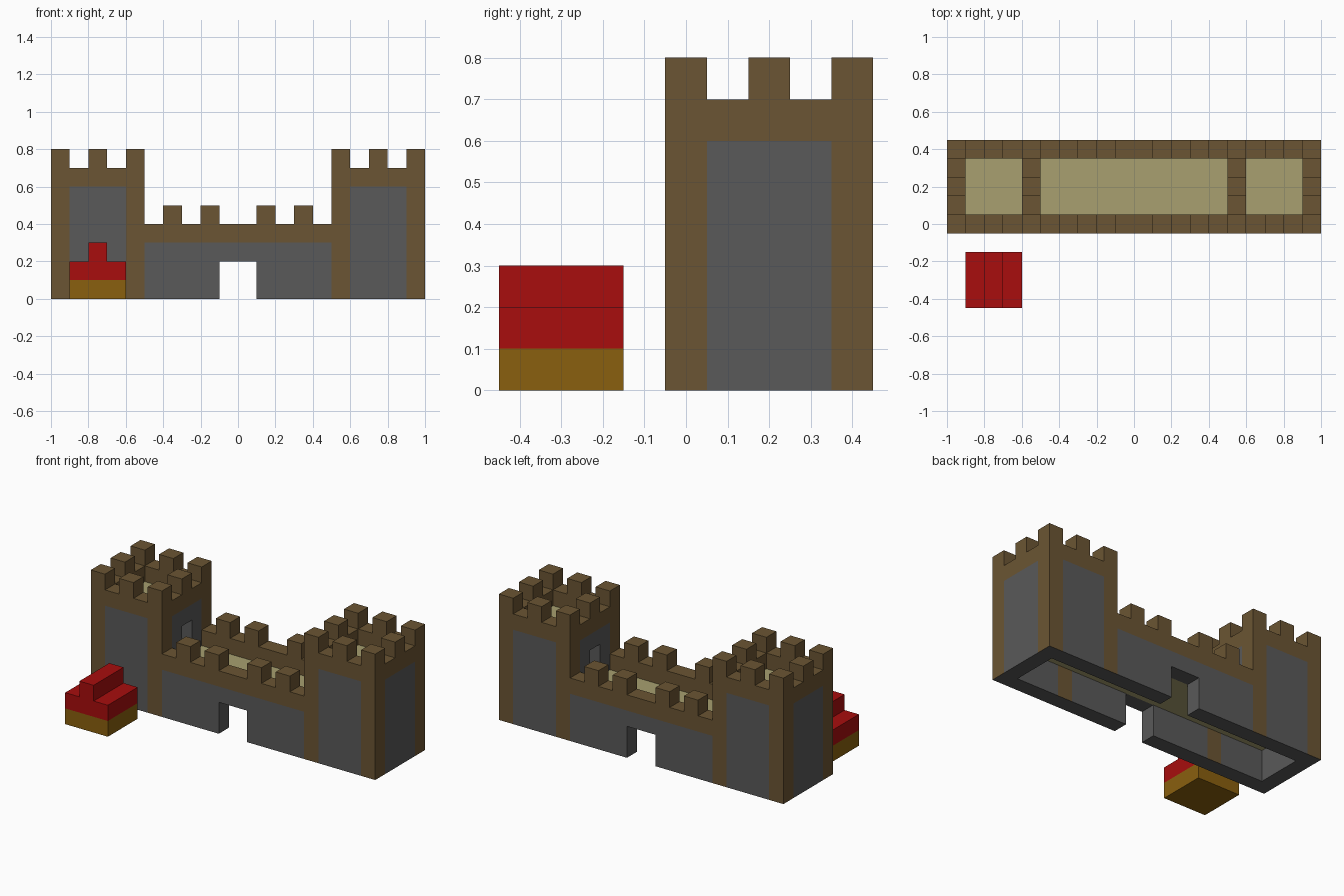
import bpy, bmesh
from mathutils import Vector

cube = bpy.data.objects.get("Cube")
if cube:
    bpy.data.objects.remove(cube, do_unlink=True)

U = 0.1          # block size
Y_SHIFT = -0.05  # y of the front face of the castle


def material(name, rgb):
    m = bpy.data.materials.new(name)
    m.use_nodes = True
    m.diffuse_color = (*rgb, 1)
    bsdf = m.node_tree.nodes["Principled BSDF"]
    bsdf.inputs["Base Color"].default_value = (*rgb, 1)
    bsdf.inputs["Roughness"].default_value = 0.9
    return m


TIMBER = material("brown timber", (0.147, 0.091, 0.033))
STONE = material("grey stone", (0.1, 0.1, 0.1))
FLOOR = material("pale plank", (0.392, 0.352, 0.162))
RED = material("red roof", (0.392, 0.004, 0.004))
OCHRE = material("ochre wall", (0.254, 0.117, 0.0045))

cells = {}   # block position -> part name
parts = {}   # part name -> material


def fill(part, mat, xs, ys, zs):
    """Fill a range of blocks; each range is (start, end) in block units."""
    parts[part] = mat
    for x in range(*xs):
        for y in range(*ys):
            for z in range(*zs):
                cells[x, y, z] = part


def clear(xs, ys, zs):
    for x in range(*xs):
        for y in range(*ys):
            for z in range(*zs):
                cells.pop((x, y, z), None)


# Curtain walls, parapets and merlons, front and back
for side, y in (("front", 0), ("back", 4)):
    row = (y, y + 1)
    fill(side + "_wall", STONE, (-5, 5), row, (0, 3))
    fill(side + "_parapet", TIMBER, (-5, 5), row, (3, 4))
    for x in (-4, -2, 1, 3):
        fill(side + "_merlons", TIMBER, (x, x + 1), row, (4, 5))
    # Gate opening
    clear((-1, 1), row, (0, 2))

# Walkway slab running through the whole castle
fill("walkway_floor", FLOOR, (-9, 9), (1, 4), (2, 3))

# Towers
for side, x0 in (("right", -10), ("left", 5)):
    x1 = x0 + 5
    inner = x1 - 1 if side == "right" else x0
    outer = x0 if side == "right" else x1 - 1
    walls = side + "_tower_walls"
    for y in (0, 4):
        fill(walls, STONE, (x0 + 1, x1 - 1), (y, y + 1), (0, 6))
    fill(walls, STONE, (outer, outer + 1), (1, 4), (0, 6))
    fill(walls, STONE, (inner, inner + 1), (1, 4), (3, 6))
    # Doorway onto the walkway
    clear((inner, inner + 1), (2, 3), (3, 5))
    fill(side + "_tower_roof_floor", FLOOR, (x0 + 1, x1 - 1), (1, 4), (5, 6))
    # Corner posts, top beam ring and merlons
    for x in (x0, x1 - 1):
        for y in (0, 4):
            fill(side + "_tower_posts", TIMBER, (x, x + 1), (y, y + 1), (0, 6))
    fill(side + "_tower_beam", TIMBER, (x0, x1), (0, 5), (6, 7))
    clear((x0 + 1, x1 - 1), (1, 4), (6, 7))
    for i in (0, 2, 4):
        for j in (0, 2, 4):
            if (i, j) != (2, 2):
                fill(side + "_tower_merlons", TIMBER,
                     (x0 + i, x0 + i + 1), (j, j + 1), (7, 8))

# Small hut in front of the right tower
fill("hut_base", OCHRE, (-9, -6), (-4, -1), (0, 1))
fill("hut_roof", RED, (-9, -6), (-4, -1), (1, 2))
fill("hut_roof_ridge", RED, (-8, -7), (-4, -1), (2, 3))


def build(part, mat):
    """Make one object from the exposed faces of a part's blocks."""
    bm = bmesh.new()
    for cell in [c for c, p in cells.items() if p == part]:
        centre = Vector(cell) + Vector((0.5, 0.5, 0.5))
        for axis in range(3):
            for sign in (-1, 1):
                n = [0, 0, 0]
                n[axis] = sign
                if tuple(a + b for a, b in zip(cell, n)) in cells:
                    continue
                n = Vector(n)
                u = Vector([1.0 if k == (axis + 1) % 3 else 0.0 for k in range(3)])
                v = n.cross(u)
                corners = [centre + (n + a * u + b * v) / 2
                           for a, b in ((-1, -1), (1, -1), (1, 1), (-1, 1))]
                face = bm.faces.new([bm.verts.new(c * U + Vector((0, Y_SHIFT, 0)))
                                     for c in corners])
                # Post undersides rest on the stone footing
                if part.endswith("posts") and n.z < 0 and cell[2] == 0:
                    face.material_index = 1
    bmesh.ops.remove_doubles(bm, verts=bm.verts, dist=0.001)
    mesh = bpy.data.meshes.new(part)
    bm.to_mesh(mesh)
    bm.free()
    mesh.materials.append(mat)
    if part.endswith("posts"):
        mesh.materials.append(STONE)
    bpy.context.collection.objects.link(bpy.data.objects.new(part, mesh))


for part, mat in parts.items():
    build(part, mat)
